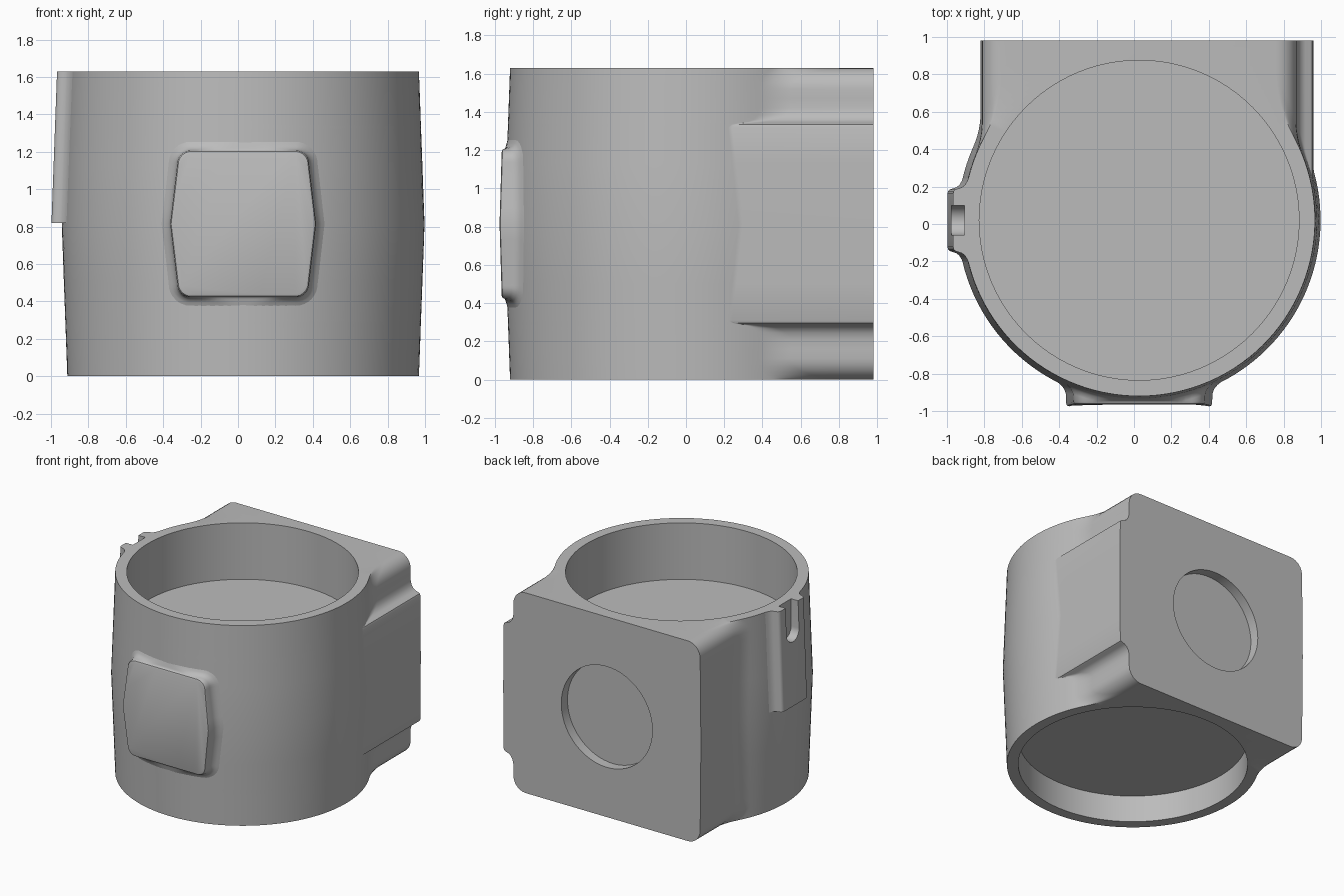
import bpy, bmesh, math
from math import sin, cos, pi, sqrt

if "Cube" in bpy.data.objects:
    bpy.data.objects.remove(bpy.data.objects["Cube"], do_unlink=True)

CX, CY, H = 0.0275, 0.02, 1.63
MID = H / 2
BACK = 0.98

grey = bpy.data.materials.new("plain grey")
grey.use_nodes = True
grey.diffuse_color = (0.5, 0.5, 0.5, 1)
grey.node_tree.nodes["Principled BSDF"].inputs["Base Color"].default_value = (0.5, 0.5, 0.5, 1)


def loft(name, rings):
    """Skin closed rings of equal length and cap both ends."""
    bm = bmesh.new()
    loops = [[bm.verts.new(p) for p in ring] for ring in rings]
    for a, b in zip(loops, loops[1:]):
        for i in range(len(a)):
            j = (i + 1) % len(a)
            bm.faces.new((a[i], a[j], b[j], b[i]))
    bm.faces.new(loops[0])
    bm.faces.new(loops[-1])
    bmesh.ops.recalc_face_normals(bm, faces=bm.faces)
    mesh = bpy.data.meshes.new(name)
    bm.to_mesh(mesh)
    bm.free()
    mesh.materials.append(grey)
    obj = bpy.data.objects.new(name, mesh)
    bpy.context.collection.objects.link(obj)
    return obj


def activate(obj):
    bpy.ops.object.select_all(action='DESELECT')
    obj.select_set(True)
    bpy.context.view_layer.objects.active = obj


def cut(obj, cutter):
    mod = obj.modifiers.new("cut", 'BOOLEAN')
    mod.operation = 'DIFFERENCE'
    mod.solver = 'EXACT'
    mod.object = cutter
    activate(obj)
    bpy.ops.object.modifier_apply(modifier=mod.name)


def smooth(obj):
    activate(obj)
    bpy.ops.object.shade_smooth_by_angle(angle=math.radians(32))


def end_distance(z):
    return max(0.0, min(z, H - z))


def radius(z):
    return 0.94 + 0.03 * end_distance(z) / MID


# Housing: drafted barrel blending into a square back block
STEP = [(0.21, 0), (0.245, 0.008), (0.27, 0.025), (0.283, 0.045),
        (0.29, 0.068), (0.297, 0.08), (0.31, 0.085)]


def wing(z, raised):
    """Half width of the back block and its blend radius at height z."""
    d = end_distance(z)
    t = sqrt(1 - (1 - min(d / 0.11, 1)) ** 2)
    width, blend = 0.73 + 0.11 * t + 0.008 * d / MID, 0.81 - 0.36 * t
    if raised and d > STEP[0][0]:
        add = STEP[-1][1]
        for (d0, a0), (d1, a1) in zip(STEP, STEP[1:]):
            if d0 <= d <= d1:
                add = a0 + (a1 - a0) * (d - d0) / (d1 - d0)
                break
        width += add
        blend += (0.1 - blend) * add / STEP[-1][1]
    return width, blend


def half_outline(z, side):
    """Back corner, blend arc, then barrel arc to the front."""
    w, R = wing(z, side > 0)
    r = radius(z)
    yc = sqrt((r + R) ** 2 - (w + R) ** 2)
    a = math.atan2(yc, w + R)
    pts = [(w, BACK - CY)]
    for i in range(13):
        b = pi + a * i / 12
        pts.append((w + R + R * cos(b), yc + R * sin(b)))
    for i in range(1, 41):
        b = a - (a + pi / 2) * i / 40
        pts.append((r * cos(b), r * sin(b)))
    return [(CX + side * x, CY + y, z) for x, y in pts]


low = [0, 0.003, 0.012, 0.028, 0.05, 0.08, 0.11, 0.16] + [d for d, _ in STEP] + [0.5]
levels = low + [MID] + [H - z for z in reversed(low)]
rings = []
for z in levels:
    right, left = half_outline(z, 1), half_outline(z, -1)
    rings.append(right + left[-2::-1])
housing = loft("housing", rings)


def drill(name, r, a, b, axis):
    """Round cutter running from a to b along the z or y axis."""
    def point(t, s):
        u, v = r * cos(t), r * sin(t)
        return (CX + u, CY + v, s) if axis == 'z' else (CX + u, s, MID + v)
    return loft(name, [[point(2 * pi * i / 96, s) for i in range(96)] for s in (a, b)])


# Upper bore, lower bore, round recess in the back
cutters = [drill("upper_bore_cutter", 0.855, 1.17, 1.8, 'z'),
           drill("lower_bore_cutter", 0.855, -0.2, 0.22, 'z'),
           drill("back_recess_cutter", 0.41, 0.90, 1.2, 'y')]

# Side lug: raised strip on the upper half with flared edges
half = [(0.055, 0.142), (0.051, 0.156), (0.042, 0.165), (0.025, 0.17), (0.008, 0.176),
        (-0.008, 0.188), (-0.02, 0.208), (-0.032, 0.235), (-0.06, 0.225)]
plan = half + [(u, -v) for u, v in reversed(half)]
lug = loft("side_lug", [[(CX - radius(z) - u, CY + v, z) for u, v in plan]
                        for z in (0.82, H)])

# U-shaped slot in the lug
arch = [(0.08 * cos(pi + pi * i / 20), 1.41 + 0.08 * sin(pi + pi * i / 20)) for i in range(21)]
arch += [(0.08, 1.8), (-0.08, 1.8)]
slot = loft("slot_cutter", [[(x, CY + y, z) for y, z in arch] for x in (-1.2, -0.905)])

for c in cutters + [slot]:
    cut(housing, c)
cut(lug, slot)
for c in cutters + [slot]:
    bpy.data.objects.remove(c, do_unlink=True)


# Front pad: barrel-sided plate flowing into the housing
def pad_outline(grow):
    top, corner = 0.392 + grow, 0.07 + max(grow, 0)
    quarter = [(0.4 * i / 12 * 0.68, top) for i in range(12)]
    for i in range(9):
        a = pi / 2 * (1 - i / 8)
        quarter.append((0.352 + grow - corner + corner * cos(a), top - corner + corner * sin(a)))
    zs = top - corner
    side = 0.352 + grow
    quarter += [(side + 0.038 * (1 - k), zs * k) for k in (0.75, 0.5, 0.25, 0)]
    upper = quarter + [(x, -z) for x, z in quarter[-2::-1]]
    return upper + [(-x, z) for x, z in upper[-2:0:-1]]


def pad_ring(grow, depth):
    pts = []
    for x, dz in pad_outline(grow):
        z = MID + dz
        surface = CY - sqrt(radius(z) ** 2 - x * x)
        front = -0.975 + 0.012 * abs(dz) / 0.4
        pts.append((CX + x, depth(surface, front), z))
    return pts


pad = loft("front_pad", [
    pad_ring(-0.016, lambda s, f: f),
    pad_ring(-0.005, lambda s, f: f + 0.004),
    pad_ring(0, lambda s, f: f + 0.015),
    pad_ring(0.002, lambda s, f: max(s - 0.04, f + 0.017)),
    pad_ring(0.012, lambda s, f: max(s - 0.017, f + 0.02)),
    pad_ring(0.03, lambda s, f: max(s - 0.005, f + 0.025)),
    pad_ring(0.055, lambda s, f: s + 0.003),
    pad_ring(0.03, lambda s, f: s + 0.04)])

for part in (housing, lug, pad):
    smooth(part)
